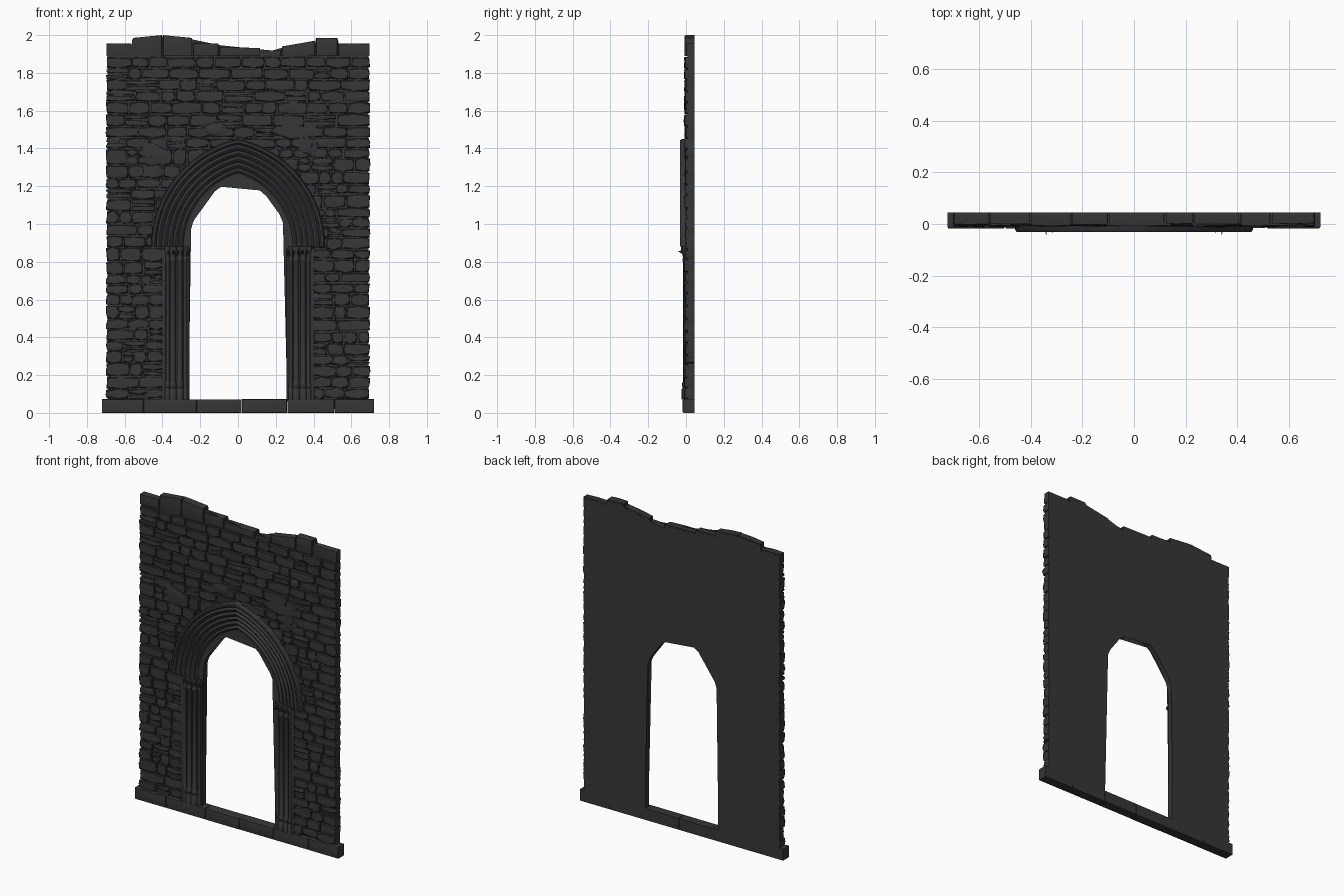
import bpy, bmesh, math, random
from mathutils import Vector

random.seed(7)
if "Cube" in bpy.data.objects:
    bpy.data.objects.remove(bpy.data.objects["Cube"], do_unlink=True)

stone = bpy.data.materials.new("dark_grey_stone")
stone.use_nodes = True
GREY = (0.037, 0.037, 0.037, 1)
stone.diffuse_color = GREY
stone.node_tree.nodes["Principled BSDF"].inputs["Base Color"].default_value = GREY

BACK, SPRING, SILL = 0.045, 0.88, 0.075
rnd = random.uniform


def finish(bm, name, angle=35):
    bmesh.ops.recalc_face_normals(bm, faces=bm.faces[:])
    mesh = bpy.data.meshes.new(name)
    bm.to_mesh(mesh)
    bm.free()
    mesh.materials.append(stone)
    ob = bpy.data.objects.new(name, mesh)
    bpy.context.collection.objects.link(ob)
    bpy.ops.object.select_all(action='DESELECT')
    ob.select_set(True)
    bpy.context.view_layer.objects.active = ob
    bpy.ops.object.shade_smooth_by_angle(angle=math.radians(angle))
    return ob


def prism(bm, outline, front, back, bevel=0.0, rough=0.0):
    """Upright slab from an x-z outline, with a softened front rim."""
    fv = [bm.verts.new((x, front + rnd(-rough, rough), z)) for x, z in outline]
    bv = [bm.verts.new((x, back, z)) for x, z in outline]
    face = bm.faces.new(fv)
    bm.faces.new(bv[::-1])
    n = len(fv)
    for i in range(n):
        j = (i + 1) % n
        bm.faces.new((fv[j], fv[i], bv[i], bv[j]))
    if bevel:
        bmesh.ops.bevel(bm, geom=list(face.edges), offset=bevel, segments=2,
                        affect='EDGES', profile=0.6, clamp_overlap=True)


def block(bm, x0, x1, z0, z1, front, gap=0.004, wobble=0.004):
    """One weathered stone with uneven edges."""
    x0, x1, z0, z1 = x0 + gap, x1 - gap, z0 + gap, z1 - gap
    xm, zm = (x0 + x1) / 2, (z0 + z1) / 2
    ring = [(x0, z0), (xm, z0), (x1, z0), (x1, zm),
            (x1, z1), (xm, z1), (x0, z1), (x0, zm)]
    ring = [(x + rnd(-wobble, wobble), z + rnd(-wobble, wobble)) for x, z in ring]
    prism(bm, ring, front, BACK - 0.001, 0.007, 0.002)


def arch_point(s, t):
    """Pointed arch: s runs from opening to hood, t from springing to apex."""
    w, h = 0.26 + 0.2 * s, 0.36 + 0.21 * s
    c = (h * h - w * w) / (2 * w)
    a = t * math.atan2(h, c)
    return (w + c) * math.cos(a) - c, SPRING + (w + c) * math.sin(a)


def half_gap(z, s=0.6):
    """Half width kept free of wall stones at height z."""
    if z < SPRING:
        return 0.395
    w, h = 0.26 + 0.2 * s, 0.36 + 0.21 * s
    if z >= SPRING + h:
        return 0.0
    c = (h * h - w * w) / (2 * w)
    return math.sqrt((w + c) ** 2 - (z - SPRING) ** 2) - c


def courses(bm, side, z0, z1, low, high, small, large):
    """Courses of rubble; side is -1, 1 or 0 for full width."""
    z = z0
    while z < z1 - 0.01:
        top = z + rnd(low, high)
        if z1 - top < low:
            top = z1
        free = half_gap((z + top) / 2)
        start, end = (-0.7, 0.7) if side == 0 else (free, 0.7)
        x = start
        while x < end - 0.01:
            nx = x + rnd(small, large)
            if end - nx < small:
                nx = end
            a, b = (x, nx) if side >= 0 else (-nx, -x)
            front = -0.004 + rnd(-0.005, 0.004)
            if random.random() < 0.13:
                mid = z + (top - z) * rnd(0.4, 0.6)
                block(bm, a, b, z, mid, front)
                block(bm, a, b, mid, top, front + 0.003)
            else:
                block(bm, a, b, z, top, front)
            x = nx
        z = top


# Backing wall with ragged top and pointed opening
steps = [(-0.7, -0.56, 1.955, 1.955), (-0.56, -0.4, 1.985, 2.0), (-0.4, -0.24, 2.0, 1.985),
         (-0.24, -0.1, 1.958, 1.955), (-0.1, 0.12, 1.936, 1.932), (0.12, 0.23, 1.908, 1.922),
         (0.23, 0.41, 1.94, 1.97), (0.41, 0.53, 1.984, 1.984), (0.53, 0.7, 1.955, 1.955)]
outline = [(-0.692, 0.02)]
for x0, x1, za, zb in steps:
    outline += [(max(x0, -0.692), za - 0.008), (min(x1, 0.692), zb - 0.008)]
outline += [(0.692, 0.02), (0.262, 0.02)]
right_arc = [arch_point(0.01, i / 14) for i in range(15)]
outline += right_arc + [(-x, z) for x, z in right_arc[-2::-1]] + [(-0.262, 0.02)]
bm = bmesh.new()
prism(bm, outline, 0.008, BACK)
bmesh.ops.triangulate(bm, faces=[f for f in bm.faces if len(f.verts) > 4])
finish(bm, "backing_wall", 30)

# Wall stones beside and above the arch
for side, name in ((-1, "left_view_stones"), (1, "right_view_stones")):
    bm = bmesh.new()
    courses(bm, side, SILL, 1.40, 0.05, 0.075, 0.06, 0.13)
    finish(bm, "rubble_minus_x" if side < 0 else "rubble_plus_x")
bm = bmesh.new()
courses(bm, 0, 1.40, 1.885, 0.055, 0.068, 0.07, 0.18)
finish(bm, "upper_courses")

# Broken top course
bm = bmesh.new()
for x0, x1, za, zb in steps:
    ring = [(x0 + 0.003, 1.889), (x1 - 0.003, 1.889), (x1 - 0.003, zb),
            ((x0 + x1) / 2, (za + zb) / 2), (x0 + 0.003, za)]
    prism(bm, ring, rnd(-0.008, 0.002), BACK - 0.001, 0.007, 0.001)
finish(bm, "top_course")

# Worn smooth patches over the joints
bm = bmesh.new()
for cx, cz, rx, rz in ((-0.45, 1.37, 0.08, 0.06), (0.3, 1.5, 0.14, 0.05),
                       (0.36, 1.42, 0.07, 0.05), (-0.12, 1.5, 0.07, 0.04)):
    ring = []
    for i in range(11):
        a, k = math.tau * i / 11, rnd(0.75, 1.1)
        ring.append((cx + rx * k * math.cos(a), cz + rz * k * math.sin(a)))
    prism(bm, ring, -0.007, 0.02, 0.006, 0.001)
finish(bm, "worn_patches")

# Arch mouldings: stepped rolls swept along the pointed arch
profile = [(0.0, BACK - 0.001), (0.0, 0.012), (0.12, 0.006)]
rolls = 5
for k in range(rolls):
    a, b = 0.14 + 0.148 * k, 0.14 + 0.148 * (k + 1)
    base = 0.006 - 0.0055 * k
    for i in range(7):
        f = i / 6
        profile.append((a + (b - a) * (0.06 + 0.8 * f), base - 0.012 * math.sin(math.pi * f)))
profile += [(0.89, -0.026), (0.91, -0.031), (0.97, -0.031), (1.0, -0.022), (1.0, BACK - 0.003)]
bm = bmesh.new()
rings, N = [], 16
for i in range(-N, N + 1):
    sign = -1 if i < 0 else 1
    ring = []
    for s, y in profile:
        x, z = arch_point(s, 1 - abs(i) / N)
        ring.append(bm.verts.new((sign * x, y, z)))
    rings.append(ring)
for r0, r1 in zip(rings, rings[1:]):
    for j in range(len(profile)):
        k = (j + 1) % len(profile)
        bm.faces.new((r0[j], r0[k], r1[k], r1[j]))
bm.faces.new(rings[0])
bm.faces.new(rings[-1][::-1])
finish(bm, "arch_mouldings", 40)


def lathe(bm, cx, cy, prof, sides=12):
    rows = []
    for r, z in prof:
        rows.append([bm.verts.new((cx + r * math.cos(math.tau * i / sides),
                                   cy + r * math.sin(math.tau * i / sides), z))
                     for i in range(sides)])
    for a, b in zip(rows, rows[1:]):
        for i in range(sides):
            j = (i + 1) % sides
            bm.faces.new((a[i], a[j], b[j], b[i]))
    bm.faces.new(rows[0][::-1])
    bm.faces.new(rows[-1])


# Jambs, shafts and capitals on both sides
for side, tag in ((1, "left"), (-1, "right")):
    bm = bmesh.new()
    for x0, x1, y in ((0.258, 0.285, 0.004), (0.28, 0.40, 0.01), (0.382, 0.402, -0.008)):
        ring = [(side * x, z) for x, z in ((x0, 0.06), (x1, 0.06), (x1, 0.87), (x0, 0.87))]
        prism(bm, ring, y, BACK - 0.002, 0.003)
    finish(bm, tag + "_jamb")

    bm = bmesh.new()
    for x, y, r in ((0.279, 0.006, 0.009), (0.308, 0.0, 0.014),
                    (0.345, -0.002, 0.014), (0.373, -0.004, 0.010)):
        lathe(bm, side * x, y, [(r * 1.5, 0.07), (r * 1.5, 0.125), (r * 1.1, 0.132),
                                (r * 1.4, 0.145), (r * 1.4, 0.155), (r, 0.165),
                                (r, 0.80), (r * 1.25, 0.806), (r * 1.25, 0.814), (r, 0.82),
                                (r * 1.2, 0.84), (r * 1.7, 0.862), (r * 1.7, 0.88)])
    finish(bm, tag + "_shafts", 40)

    # Curled leaves on the capitals
    bm = bmesh.new()
    for x, y in ((0.268, -0.012), (0.298, -0.018), (0.322, -0.026), (0.345, -0.033), (0.372, -0.02)):
        cx = side * x
        tip = bm.verts.new((cx - side * 0.006, y - 0.01, 0.855))
        base = [bm.verts.new((cx + dx, yy, z)) for dx, yy, z in
                ((-0.012, 0.005, 0.868), (0.012, 0.005, 0.868), (0.009, 0.0, 0.83), (-0.009, 0.0, 0.83))]
        bm.faces.new(base)
        for i in range(4):
            bm.faces.new((base[i], base[(i + 1) % 4], tip))
    finish(bm, tag + "_capital_leaves")

# Plinth of long blocks
bm = bmesh.new()
cuts = [-0.722, -0.5, -0.22, 0.02, 0.26, 0.51, 0.722]
for x0, x1 in zip(cuts, cuts[1:]):
    top = SILL - rnd(0.0, 0.004)
    ring = [(x0 + 0.001, 0), (x1 - 0.001, 0), (x1 - 0.001, top), (x0 + 0.001, top)]
    prism(bm, ring, -0.018 + rnd(0, 0.003), BACK, 0.006)
finish(bm, "plinth")
